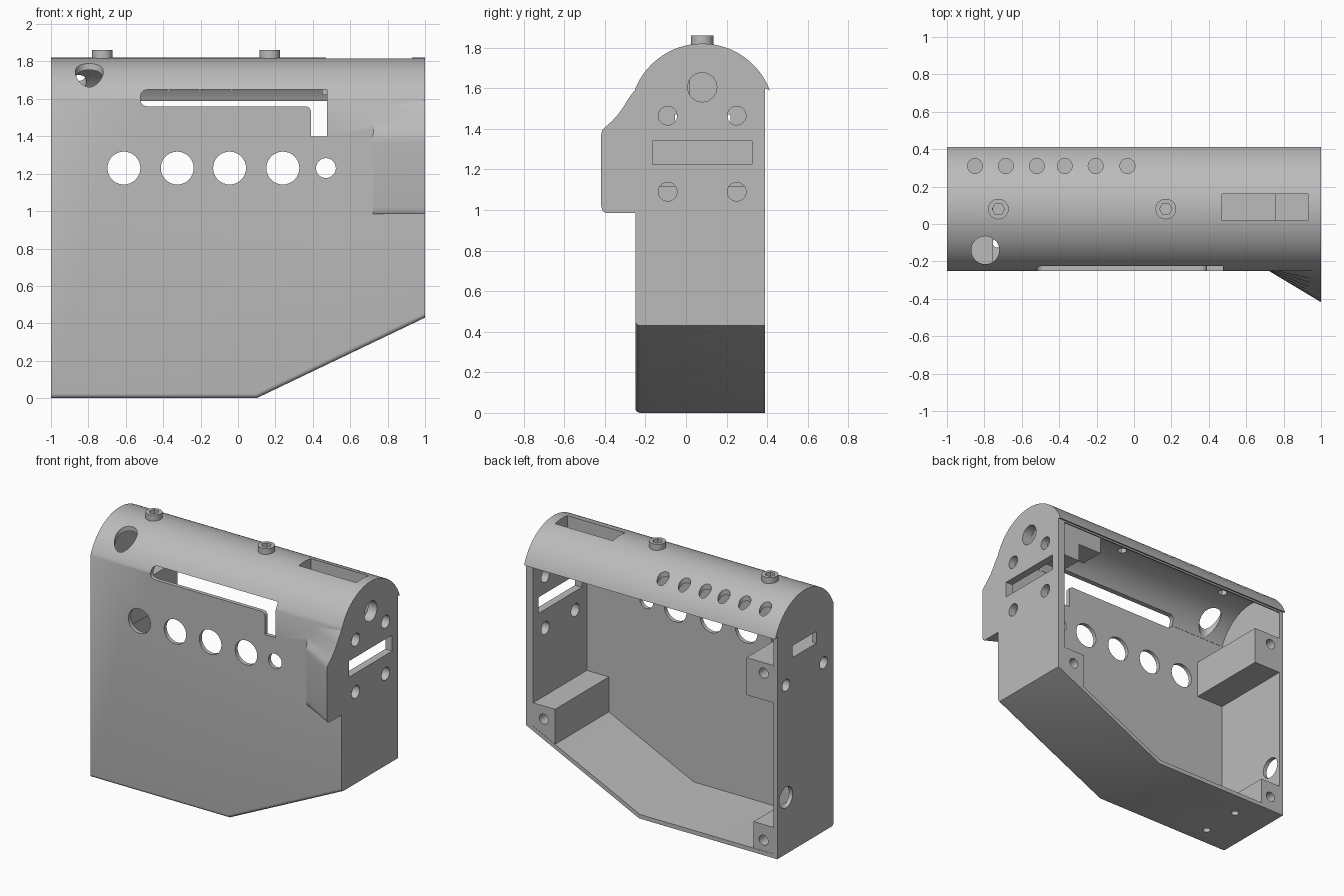
import bpy, bmesh
from math import pi, cos, sin, atan2

cube = bpy.data.objects.get("Cube")
if cube:
    bpy.data.objects.remove(cube, do_unlink=True)

grey = bpy.data.materials.new("plain_grey")
grey.use_nodes = True
grey.diffuse_color = (0.5, 0.5, 0.5, 1)
grey.node_tree.nodes["Principled BSDF"].inputs["Base Color"].default_value = (0.5, 0.5, 0.5, 1)


def loft(name, rings):
    """Closed solid through rings of equal length."""
    bm = bmesh.new()
    loops = [[bm.verts.new(p) for p in ring] for ring in rings]
    n = len(loops[0])
    for a, b in zip(loops, loops[1:]):
        for i in range(n):
            bm.faces.new((a[i], a[(i + 1) % n], b[(i + 1) % n], b[i]))
    bm.faces.new(loops[0])
    bm.faces.new(loops[-1])
    bmesh.ops.recalc_face_normals(bm, faces=bm.faces)
    mesh = bpy.data.meshes.new(name)
    bm.to_mesh(mesh)
    bm.free()
    mesh.materials.append(grey)
    ob = bpy.data.objects.new(name, mesh)
    bpy.context.collection.objects.link(ob)
    return ob


def prism(axis, pts, lo, hi, name="tool"):
    """Extrude a flat outline along an axis."""
    place = {"x": lambda u, v, w: (w, u, v),
             "y": lambda u, v, w: (u, w, v),
             "z": lambda u, v, w: (u, v, w)}[axis]
    return loft(name, [[place(u, v, w) for u, v in pts] for w in (lo, hi)])


def arc(u, v, r, start=0.0, end=2 * pi, n=32):
    return [(u + r * cos(start + (end - start) * i / n),
             v + r * sin(start + (end - start) * i / n)) for i in range(n + 1)]


def circle(u, v, r, n=32):
    return arc(u, v, r, n=n)[:-1]


def rect(u0, u1, v0, v1):
    return [(u0, v0), (u1, v0), (u1, v1), (u0, v1)]


def combine(body, tool, operation):
    mod = body.modifiers.new("combine", "BOOLEAN")
    mod.object, mod.operation, mod.solver = tool, operation, "EXACT"
    bpy.context.view_layer.objects.active = body
    bpy.ops.object.modifier_apply(modifier=mod.name)
    bpy.data.objects.remove(tool, do_unlink=True)


def add(tool):
    combine(housing, tool, "UNION")


def cut(tool):
    combine(housing, tool, "DIFFERENCE")


# Outer body: flat walls under an arched roof with a small rear lip
FRONT, BACK, CY, CZ, R = -0.25, 0.39, 0.08, 1.464, 0.356
roof = arc(CY, CZ, R, atan2(0.126, 0.333), atan2(0.133, -0.33), 48)
housing = prism("x", [(FRONT, 0), (BACK, 0), (BACK, 1.6)] + roof, -1, 1, "housing")
cut(prism("y", [(0.1, 0), (0.1, -0.2), (1.2, -0.2), (1.2, 0.526)], -1, 1))

# Rounded lower front edges
bm = bmesh.new()
bm.from_mesh(housing.data)
edges = [e for e in bm.edges
         if all(abs(v.co.y - FRONT) < 0.002 and v.co.z < 0.5 for v in e.verts)]
bmesh.ops.bevel(bm, geom=edges, offset=0.024, segments=5, affect="EDGES", profile=0.5)
bm.to_mesh(housing.data)
bm.free()

# Hollow interior, open at the back
cut(prism("y", [(-0.97, 0.03), (0.093, 0.03), (0.945, 0.437),
                (0.945, 1.588), (-0.97, 1.588)], -0.222, 0.7))
cut(prism("x", arc(CY, CZ, 0.325, 0.2, pi - 0.36, 48), -0.97, 0.945))

# Flared front bulge at one end
flare = [(0, 0.985), (0.88, 0.985), (0.96, 0.995), (1, 1.02), (1, 1.37), (0.97, 1.395),
         (0.84, 1.415), (0.68, 1.44), (0.5, 1.475), (0.34, 1.515), (0.2, 1.555), (0, 1.6)]
rings = []
for x, depth in ((0.712, 0.0), (1.0, 0.173)):
    ring = [(x, -0.245 - depth * d, z) for d, z in flare]
    rings.append(ring + [(x, -0.235, 1.6), (x, -0.235, 0.985)])
add(loft("bulge", rings))

# Screw blocks running from the front wall to the open back
blocks = [rect(-0.98, -0.753, 1.116, 1.385), rect(-0.98, -0.81, 0.015, 0.22),
          [(0.77, 0.335), (0.97, 0.43), (0.97, 0.605), (0.77, 0.605)]]
for outline in blocks:
    add(prism("y", outline, -0.235, 0.388))
for x, z in ((-0.89, 1.31), (-0.89, 0.107), (0.86, 0.51)):
    cut(prism("y", circle(x, z, 0.036), 0.1, 0.6))

# Stepped pocket under the roof slot
add(prism("z", rect(0.45, 0.97, 0.0, 0.18), 1.62, 1.79))
add(prism("z", rect(0.64, 0.97, 0.0, 0.18), 1.49, 1.7))
cut(prism("z", rect(0.47, 0.93, 0.02, 0.16), 1.68, 2))
cut(prism("z", rect(0.76, 0.93, 0.02, 0.16), 1.53, 2))

# Roof sockets with hexagonal bores
for x in (-0.725, 0.17):
    add(prism("z", circle(x, CY, 0.055), 1.8, 1.86))
    cut(prism("z", circle(x, CY, 0.033, 6), 1.7, 2))

# Roof holes
cut(prism("z", circle(-0.795, -0.14, 0.075), 1.55, 2))
for x in (-0.85, -0.685, -0.52, -0.37, -0.205, -0.035):
    cut(prism("z", circle(x, 0.31, 0.04), 1.6, 2))

# Front wall: L-shaped slot and a row of holes
slot = arc(-0.485, 1.612, 0.037, pi / 2, pi, 6) + arc(-0.485, 1.597, 0.037, pi, 1.5 * pi, 6)
slot += arc(0.36, 1.53, 0.03, pi / 2, 0, 6) + [(0.39, 1.4), (0.475, 1.4), (0.475, 1.649)]
cut(prism("y", slot, -0.5, -0.1))
for x in (-0.61, -0.325, -0.045, 0.24):
    cut(prism("y", circle(x, 1.23, 0.088), -0.5, -0.15))
cut(prism("y", circle(0.47, 1.23, 0.053), -0.5, -0.15))

# Flared end wall: slot, four screw holes and a port into the pocket
cut(prism("x", rect(-0.165, 0.325, 1.225, 1.34), 0.9, 1.1))
for y in (-0.09, 0.25):
    for z in (1.09, 1.465):
        cut(prism("x", circle(y, z, 0.046), 0.9, 1.1))
cut(prism("x", circle(CY, 1.605, 0.072), 0.88, 1.1))

# Plain end wall: slot, two small holes and a cable hole
cut(prism("x", rect(-0.055, 0.22, 1.385, 1.47), -1.1, -0.9))
for y in (-0.136, 0.29):
    cut(prism("x", circle(y, 1.214, 0.043), -1.1, -0.85))
cut(prism("x", circle(0.29, 0.407, 0.075), -1.1, -0.9))

# Floor holes
for y in (-0.1, 0.2):
    cut(prism("z", circle(-0.73, y, 0.026), -0.1, 0.1))

bpy.ops.object.select_all(action="DESELECT")
housing.select_set(True)
bpy.context.view_layer.objects.active = housing
bpy.ops.object.shade_smooth_by_angle(angle=0.45)
